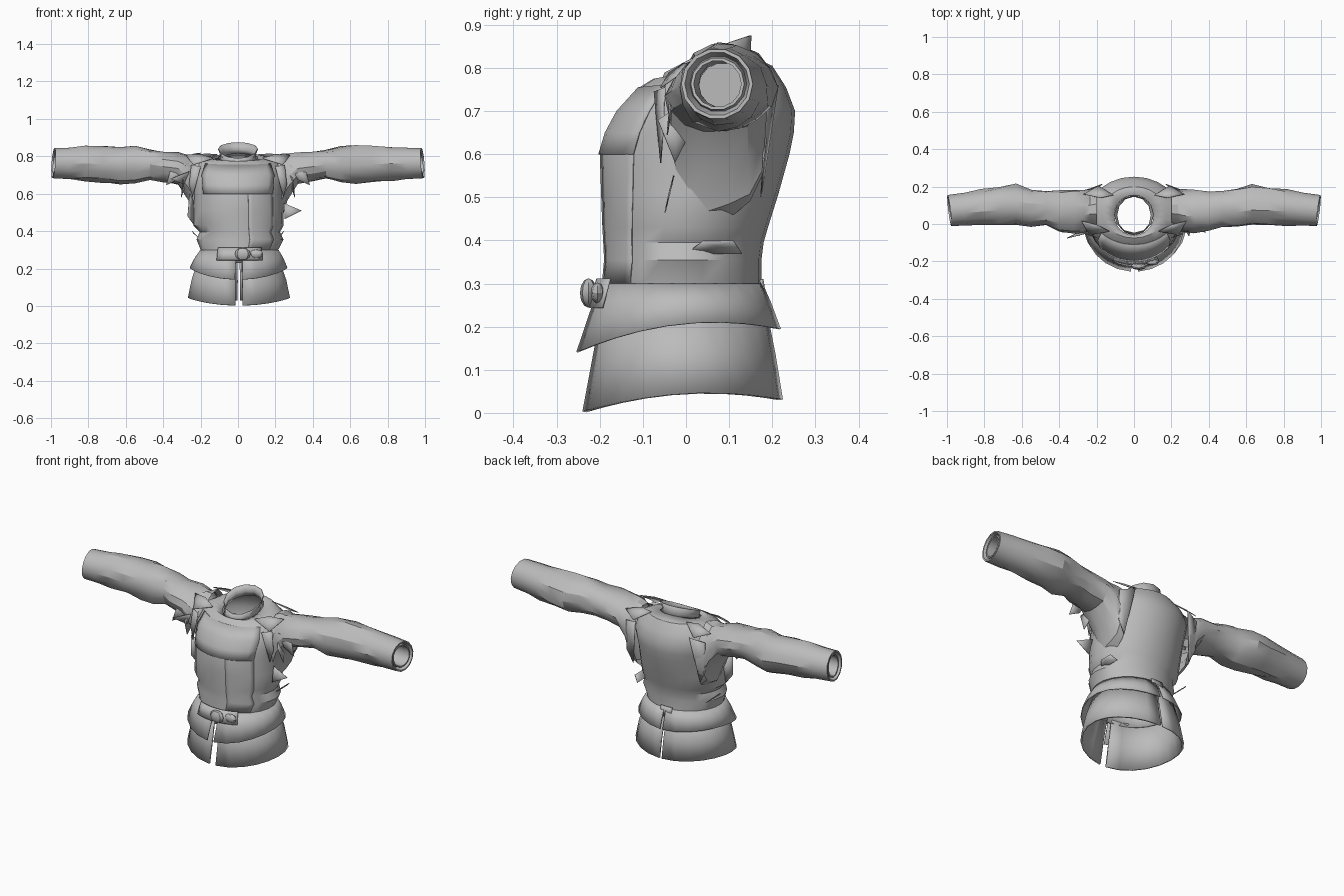
import bpy, bmesh, random
from math import sin, cos, pi, radians
from mathutils import Vector

random.seed(4)
if "Cube" in bpy.data.objects:
    bpy.data.objects.remove(bpy.data.objects["Cube"])

cloth = bpy.data.materials.new("grey_cloth")
cloth.use_nodes = True
GREY = (0.5, 0.5, 0.5, 1)
cloth.diffuse_color = GREY
cloth.node_tree.nodes["Principled BSDF"].inputs["Base Color"].default_value = GREY


def finish(name, bm, thick=0.0, angle=32):
    bmesh.ops.recalc_face_normals(bm, faces=bm.faces[:])
    mesh = bpy.data.meshes.new(name)
    bm.to_mesh(mesh)
    bm.free()
    mesh.materials.append(cloth)
    ob = bpy.data.objects.new(name, mesh)
    bpy.context.collection.objects.link(ob)
    bpy.ops.object.select_all(action='DESELECT')
    ob.select_set(True)
    bpy.context.view_layer.objects.active = ob
    bpy.ops.object.shade_smooth_by_angle(angle=radians(angle))
    if thick:
        mod = ob.modifiers.new("thickness", 'SOLIDIFY')
        mod.thickness = thick
        mod.offset = -1


def skin(rings, closed=True, cap=False):
    """Bridge equal-length point rings with quads."""
    bm = bmesh.new()
    rows = [[bm.verts.new(p) for p in ring] for ring in rings]
    n = len(rows[0])
    for a, b in zip(rows, rows[1:]):
        for i in range(n if closed else n - 1):
            j = (i + 1) % n
            bm.faces.new((a[i], a[j], b[j], b[i]))
    if cap:
        bm.faces.new(rows[-1])
    return bm


def garment_ring(spec, a0, a1, n, closed, grow):
    z, x0, x1, y0, y1, tilt, side = spec
    pts = []
    for i in range(n):
        a = a0 + (a1 - a0) * i / (n if closed else n - 1)
        c, s = cos(a), sin(a)
        pts.append(((x0 + x1) / 2 + ((x1 - x0) / 2 + grow) * c,
                    (y0 + y1) / 2 + ((y1 - y0) / 2 + grow) * s,
                    z + tilt * s + side * c * c))
    return pts


def garment(name, specs, a0=0, a1=2 * pi, n=24, closed=True, grow=0, thick=0.006):
    rings = [garment_ring(s, a0, a1, n, closed, grow) for s in specs]
    finish(name, skin(rings, closed), thick)


# Body: height, x range, y range, tilt to the back, lift at the sides
body = [
    (.23, -.20, .21, -.195, .18, 0, 0),
    (.30, -.20, .215, -.195, .175, 0, 0),
    (.355, -.222, .243, -.19, .175, 0, 0),
    (.395, -.205, .225, -.192, .18, 0, 0),
    (.43, -.238, .243, -.194, .19, 0, 0),
    (.51, -.238, .242, -.197, .215, 0, 0),
    (.60, -.24, .24, -.20, .24, 0, 0),
    (.65, -.245, .245, -.185, .25, 0, 0),
    (.70, -.25, .25, -.158, .253, 0, 0),
    (.755, -.225, .225, -.108, .232, 0, .01),
    (.79, -.17, .17, -.075, .20, .015, .005),
    (.795, -.105, .105, -.06, .155, .03, 0),
]
garment("body", body)

# Front overlap panel and chest yoke lie just over the body
garment("front_overlap", body[1:8], radians(-77), radians(-40), 8, False, .002, .003)
garment("chest_yoke", body[6:10], radians(-140), radians(-40), 12, False, .004, .004)

# Standing collar, low in front and high at the back
garment("collar", [
    (.785, -.098, .098, -.062, .155, .03, 0),
    (.805, -.094, .094, -.057, .150, .034, 0),
    (.832, -.107, .107, -.050, .152, .043, .006)], n=12, thick=.004)

# Skirt and short overskirt, each split at the front and the back
skirt = [(.25, -.215, .22, -.195, .185, 0, 0),
         (.13, -.25, .26, -.218, .208, .005, .01),
         (.017, -.27, .28, -.241, .225, .014, .028)]
overskirt = [(.30, -.203, .218, -.198, .178, 0, 0),
             (.245, -.232, .243, -.224, .197, .012, .015),
             (.168, -.26, .266, -.255, .22, .027, .038)]
for side, start, end in (("left", -pi / 2 + .075, pi / 2 - .03),
                         ("right", pi / 2 + .03, 1.5 * pi - .075)):
    garment("skirt_" + side, skirt, start, end, 12, False, 0, .01)
    garment("overskirt_" + side, overskirt, start, end, 12, False, 0, .004)


# Sleeves with a flared armhole and a lined cuff: x, y and z centre, y and z radius
sleeve = [
    (.20, .080, .630, .115, .185), (.235, .078, .642, .110, .170),
    (.265, .072, .69, .115, .122), (.32, .067, .735, .115, .085),
    (.40, .07, .745, .105, .083), (.47, .085, .757, .095, .080),
    (.55, .085, .755, .104, .098), (.63, .10, .754, .110, .102),
    (.72, .095, .757, .100, .098), (.82, .088, .762, .094, .092),
    (.90, .080, .762, .088, .086), (.987, .072, .763, .083, .082),
    (.987, .072, .763, .075, .074), (.955, .075, .763, .066, .065),
    (.980, .073, .763, .062, .061), (.980, .073, .763, .055, .054),
    (.75, .085, .762, .055, .055), (.55, .085, .757, .055, .055)]


def make_sleeve(side, s):
    rings = []
    for k, (x, y, z, ry, rz) in enumerate(sleeve):
        wrinkle = .007 if k < 10 else 0
        ring = []
        for i in range(14):
            a = 2 * pi * i / 14
            r = 1 + random.uniform(-1, 1) * wrinkle / ry
            slant = .010 * cos(a) - .006 * sin(a) if x > .95 else 0
            ring.append((s * (x + slant), y + ry * r * cos(a), z + rz * r * sin(a)))
        rings.append(ring)
    finish("sleeve_" + side, skin(rings, cap=True), angle=28)


# Torn flaps lying close round the armholes
flaps = {
    "front_armhole_flap": [(.20, -.075, .745), (.25, -.05, .755), (.262, -.055, .65), (.243, -.06, .58)],
    "hanging_flap": [(.27, -.02, .71), (.295, -.065, .68), (.305, -.025, .58), (.28, .015, .66)],
    "under_sleeve_flap": [(.28, -.04, .75), (.36, -.035, .73), (.385, -.045, .645), (.32, -.04, .675)],
    "top_shoulder_flap": [(.13, -.04, .79), (.20, -.005, .812), (.28, .015, .808), (.24, -.06, .755)],
    "rear_shoulder_flap": [(.11, .155, .812), (.18, .14, .815), (.27, .16, .79), (.19, .205, .762)],
    "rear_armhole_flap": [(.17, .215, .76), (.25, .185, .74), (.248, .18, .57), (.21, .175, .50)],
    "waist_fold": [(.215, .0, .37), (.215, .13, .37), (.245, .11, .40), (.245, .04, .40)],
}


def flap(name, pts, s=1):
    bm = bmesh.new()
    vs = [bm.verts.new((s * x, y, z)) for x, y, z in pts]
    mid = bm.verts.new(sum((v.co for v in vs), Vector()) / len(vs) + Vector((s * .006, 0, .004)))
    for i, v in enumerate(vs):
        bm.faces.new((v, vs[(i + 1) % len(vs)], mid))
    finish(name, bm, .003)


for side, s in (("left", 1), ("right", -1)):
    make_sleeve(side, s)
    for name, pts in flaps.items():
        flap(name + "_" + side, pts, s)
flap("left_spike", [(.245, -.03, .55), (.34, -.04, .51), (.25, -.05, .465)])
flap("right_spike", [(.26, -.05, .72), (.36, -.075, .68), (.29, -.04, .65)], -1)
flap("right_side_flap", [(.235, .0, .55), (.26, -.05, .60), (.27, -.04, .48), (.235, -.02, .43)], -1)

# Belt strap over the front, with a knot, and a loop at the back
strap = [(.245, -.235, .245, -.228, .19, 0, 0), (.312, -.22, .23, -.208, .18, 0, 0)]
garment("belt_strap", strap, radians(-120), radians(-58), 8, False, 0, .005)
garment("belt_loop", [(.265, -.2, .2, -.19, .185, 0, 0), (.31, -.2, .2, -.19, .178, 0, 0)],
        radians(80), radians(100), 4, False, .002, .006)


def knot(name, loc, size):
    bm = bmesh.new()
    bmesh.ops.create_uvsphere(bm, u_segments=8, v_segments=6, radius=1)
    for v in bm.verts:
        v.co = Vector(loc) + Vector([a * b for a, b in zip(v.co, size)])
    finish(name, bm)


knot("belt_knot", (.025, -.226, .278), (.042, .020, .034))
knot("belt_knot_end", (.098, -.205, .278), (.036, .016, .024))
